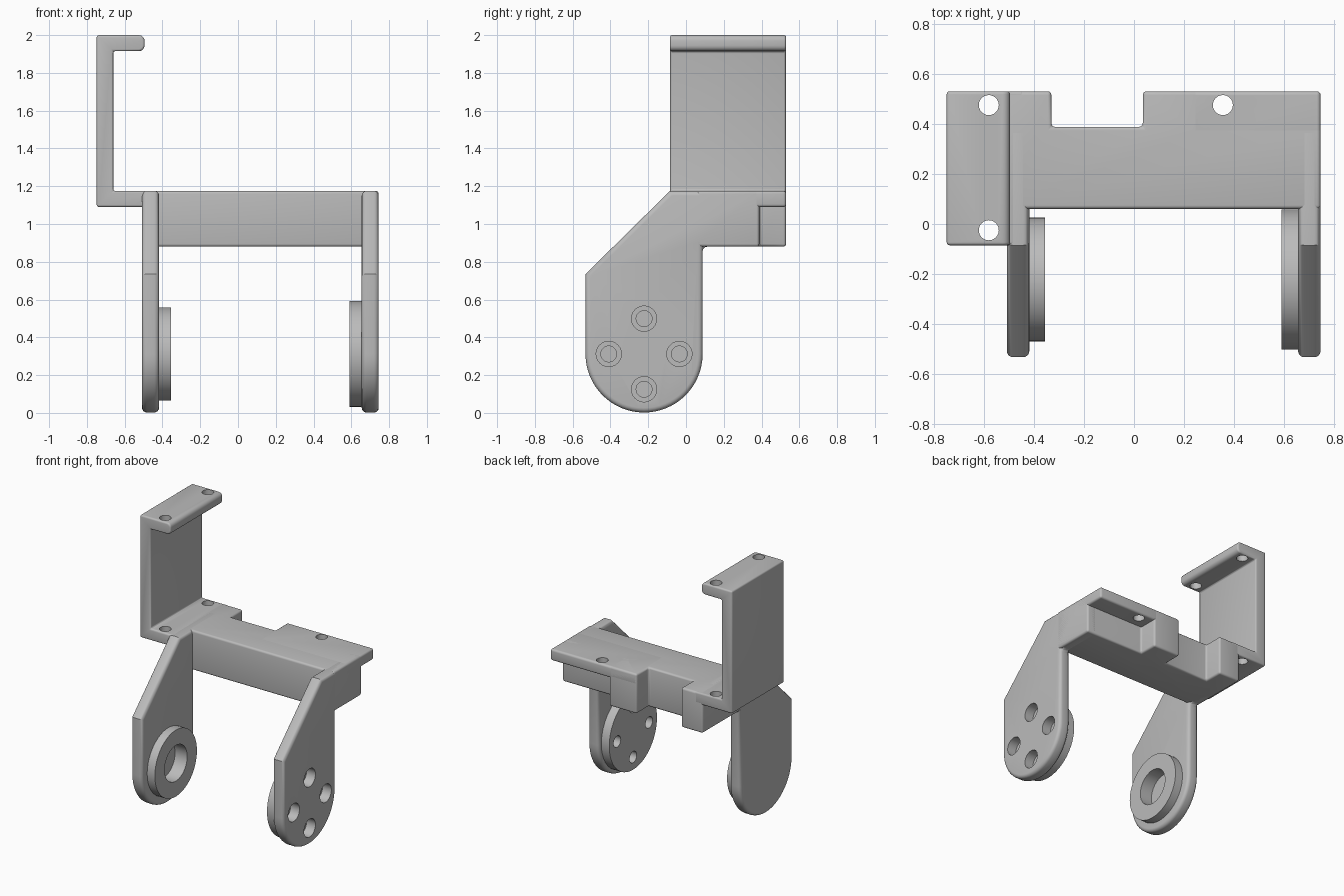
import bpy
from math import sin, cos, pi, radians
from mathutils import Matrix, Vector

cube = bpy.data.objects.get("Cube")
if cube:
    bpy.data.objects.remove(cube, do_unlink=True)

grey = bpy.data.materials.new("plain grey")
grey.use_nodes = True
COLOUR = (0.5, 0.5, 0.5, 1)
grey.diffuse_color = COLOUR
grey.node_tree.nodes["Principled BSDF"].inputs["Base Color"].default_value = COLOUR

PY, PZ = -0.222, 0.312          # pivot axis of the legs
BOTTOM, SHELF, TOP = 0.88, 1.09, 1.175
FRONT, REAR, BACK = -0.085, 0.388, 0.53


def prism(name, outline, lo, hi, axis):
    """Extrude a 2D outline along the given axis from lo to hi."""
    place = {"x": lambda p, t: (t, p[0], p[1]),
             "y": lambda p, t: (p[0], t, p[1]),
             "z": lambda p, t: (p[0], p[1], t)}[axis]
    n = len(outline)
    verts = [place(p, t) for t in (lo, hi) for p in outline]
    faces = [list(range(n))[::-1], list(range(n, 2 * n))]
    faces += [[i, (i + 1) % n, n + (i + 1) % n, n + i] for i in range(n)]
    mesh = bpy.data.meshes.new(name)
    mesh.from_pydata(verts, [], faces)
    if axis == "y":
        mesh.flip_normals()
    mesh.materials.append(grey)
    ob = bpy.data.objects.new(name, mesh)
    bpy.context.collection.objects.link(ob)
    return ob


def arc(cx, cy, r, start, end, steps):
    angles = [radians(start + (end - start) * i / steps) for i in range(steps + 1)]
    return [(cx + r * cos(a), cy + r * sin(a)) for a in angles]


def disc(name, cx, cy, r, lo, hi, axis, steps=32):
    return prism(name, arc(cx, cy, r, 0, 360, steps)[:-1], lo, hi, axis)


def finish(ob, bevel=0.0, cutters=()):
    """Round the square edges, drill the holes and smooth the shading."""
    if bevel:
        mod = ob.modifiers.new("rounding", "BEVEL")
        mod.width, mod.segments = bevel, 4
        mod.limit_method, mod.angle_limit = "ANGLE", radians(50)
    for cutter in cutters:
        mod = ob.modifiers.new("drill", "BOOLEAN")
        mod.operation, mod.solver, mod.object = "DIFFERENCE", "EXACT", cutter
    graph = bpy.context.evaluated_depsgraph_get()
    mesh = bpy.data.meshes.new_from_object(ob.evaluated_get(graph))
    ob.modifiers.clear()
    ob.data = mesh
    bpy.ops.object.select_all(action="DESELECT")
    ob.select_set(True)
    bpy.context.view_layer.objects.active = ob
    bpy.ops.object.shade_smooth_by_angle(angle=radians(30))


# Drilling tools
recess = disc("recess_cutter", PY, PZ, 0.133, -0.455, -0.3, "x")
screws = []
for k in range(4):
    y, z = PY + 0.187 * cos(k * pi / 2), PZ + 0.187 * sin(k * pi / 2)
    screws.append(disc("screw_cutter", y, z, 0.042, 0.5, 0.9, "x", 24))
    screws.append(disc("counterbore_cutter", y, z, 0.067, 0.672, 0.9, "x", 24))
bracket_holes = [disc("mount_cutter", -0.58, y, 0.04, 1, 2.1, "z", 24) for y in (-0.025, 0.475)]
flange_hole = disc("mount_cutter", 0.355, 0.475, 0.04, 1, 2.1, "z", 24)

# Legs: rounded foot, sloped front, arm running back under the top
leg_outline = arc(PY, PZ, 0.31, -180, 0, 32) + [
    (0.088, BOTTOM), (REAR, BOTTOM), (REAR, TOP), (FRONT, TOP), (PY - 0.31, 0.735)]
right_leg = prism("right_leg", leg_outline, -0.508, -0.418, "x")
left_leg = prism("left_leg", leg_outline, 0.655, 0.745, "x")
finish(right_leg, 0.025, [recess])
finish(left_leg, 0.025, screws)

# Pivot bosses on the inner faces
right_boss = disc("right_boss", PY, PZ, 0.247, -0.43, -0.355, "x", 64)
left_boss = disc("left_boss", PY, PZ, 0.28, 0.59, 0.665, "x", 64)
finish(right_boss, 0, [recess])
finish(left_boss, 0, screws)

# Crossbar with two blocks reaching back
crossbar = prism("crossbar", [
    (-0.508, 0.06), (0.745, 0.06), (0.745, REAR), (0.26, REAR), (0.26, BACK),
    (0.035, BACK), (0.035, REAR), (-0.33, REAR), (-0.33, BACK), (-0.508, BACK)],
    BOTTOM, TOP, "z")
finish(crossbar, 0.015)

# Thin rear flange
flange = prism("rear_flange", [(0.035, 0.2), (0.745, 0.2), (0.745, BACK), (0.035, BACK)],
               SHELF, TOP, "z")
finish(flange, 0.015, [flange_hole])

# C-shaped bracket with a rounded lip
lip = arc(-0.525, 1.945, 0.03, -90, 0, 5) + arc(-0.525, 1.97, 0.03, 0, 90, 5)
bracket = prism("side_bracket", [
    (-0.748, SHELF), (-0.44, SHELF), (-0.44, TOP), (-0.66, TOP), (-0.66, 1.915)]
    + lip + [(-0.748, 2)], FRONT, BACK, "y")
finish(bracket, 0.012, bracket_holes)

# Remove the drilling tools
for tool in [recess, flange_hole] + screws + bracket_holes:
    bpy.data.objects.remove(tool, do_unlink=True)
